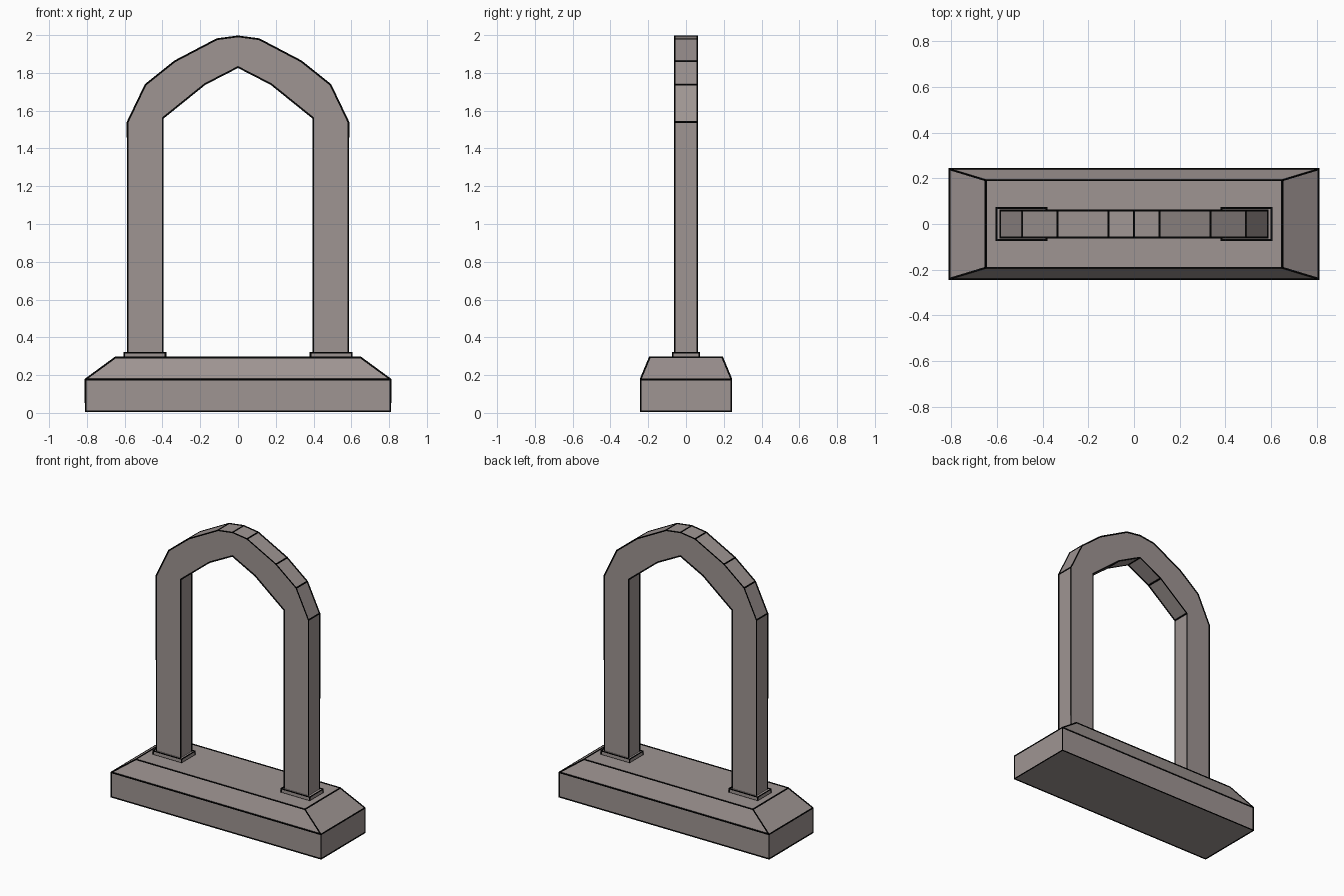
import bpy, bmesh

if "Cube" in bpy.data.objects:
    bpy.data.objects.remove(bpy.data.objects["Cube"])


def material(name, rgb):
    mat = bpy.data.materials.new(name)
    mat.diffuse_color = (*rgb, 1.0)
    mat.use_nodes = True
    mat.node_tree.nodes["Principled BSDF"].inputs["Base Color"].default_value = mat.diffuse_color
    return mat


STONE = material("stone", (0.345, 0.30, 0.29))
INK = material("ink", (0.001, 0.001, 0.001))


def finish(name, bm):
    """Make the object and trace its edges with thin black bars."""
    bmesh.ops.recalc_face_normals(bm, faces=bm.faces)
    mesh = bpy.data.meshes.new(name)
    bm.to_mesh(mesh)
    bm.free()
    mesh.materials.append(STONE)
    mesh.materials.append(INK)
    obj = bpy.data.objects.new(name, mesh)
    bpy.context.collection.objects.link(obj)
    wire = obj.modifiers.new("edge_lines", 'WIREFRAME')
    wire.thickness = 0.011
    wire.offset = 0
    wire.use_replace = False
    wire.use_even_offset = True
    wire.material_offset = 1
    return obj


def stacked_block(name, levels, cx=0.0):
    """Loft rectangular rings given as (half x, half y, z)."""
    bm = bmesh.new()
    rings = []
    for hx, hy, z in levels:
        rings.append([bm.verts.new((cx + sx * hx, sy * hy, z))
                      for sx, sy in ((-1, -1), (1, -1), (1, 1), (-1, 1))])
    bm.faces.new(rings[0])
    bm.faces.new(rings[-1])
    for a, b in zip(rings, rings[1:]):
        for i in range(4):
            j = (i + 1) % 4
            bm.faces.new((a[i], a[j], b[j], b[i]))
    return finish(name, bm)


# Plinth with bevelled shoulders
stacked_block("base", [(0.808, 0.241, 0.008), (0.808, 0.241, 0.178), (0.65, 0.193, 0.293)])

# Thin collars around the legs
for side, cx in (("left", -0.493), ("right", 0.493)):
    stacked_block(side + "_collar", [(0.11, 0.072, 0.29), (0.11, 0.072, 0.319)], cx)

# Arch: right half of the outline, mirrored and extruded along y
outer = [(0.585, 0.28), (0.585, 1.54), (0.49, 1.738), (0.335, 1.862), (0.112, 1.979)]
inner = [(0.398, 0.28), (0.398, 1.56), (0.175, 1.74)]


def mirrored(points):
    return [(-x, z) for x, z in points]


outline = (outer + [(0, 1.994)] + mirrored(outer)[::-1]
           + mirrored(inner) + [(0, 1.83)] + inner[::-1])
bm = bmesh.new()
face = bm.faces.new([bm.verts.new((x, -0.06, z)) for x, z in outline])
ext = bmesh.ops.extrude_face_region(bm, geom=[face], use_keep_orig=True)
moved = [g for g in ext["geom"] if isinstance(g, bmesh.types.BMVert)]
bmesh.ops.translate(bm, verts=moved, vec=(0, 0.12, 0))
finish("arch", bm)
